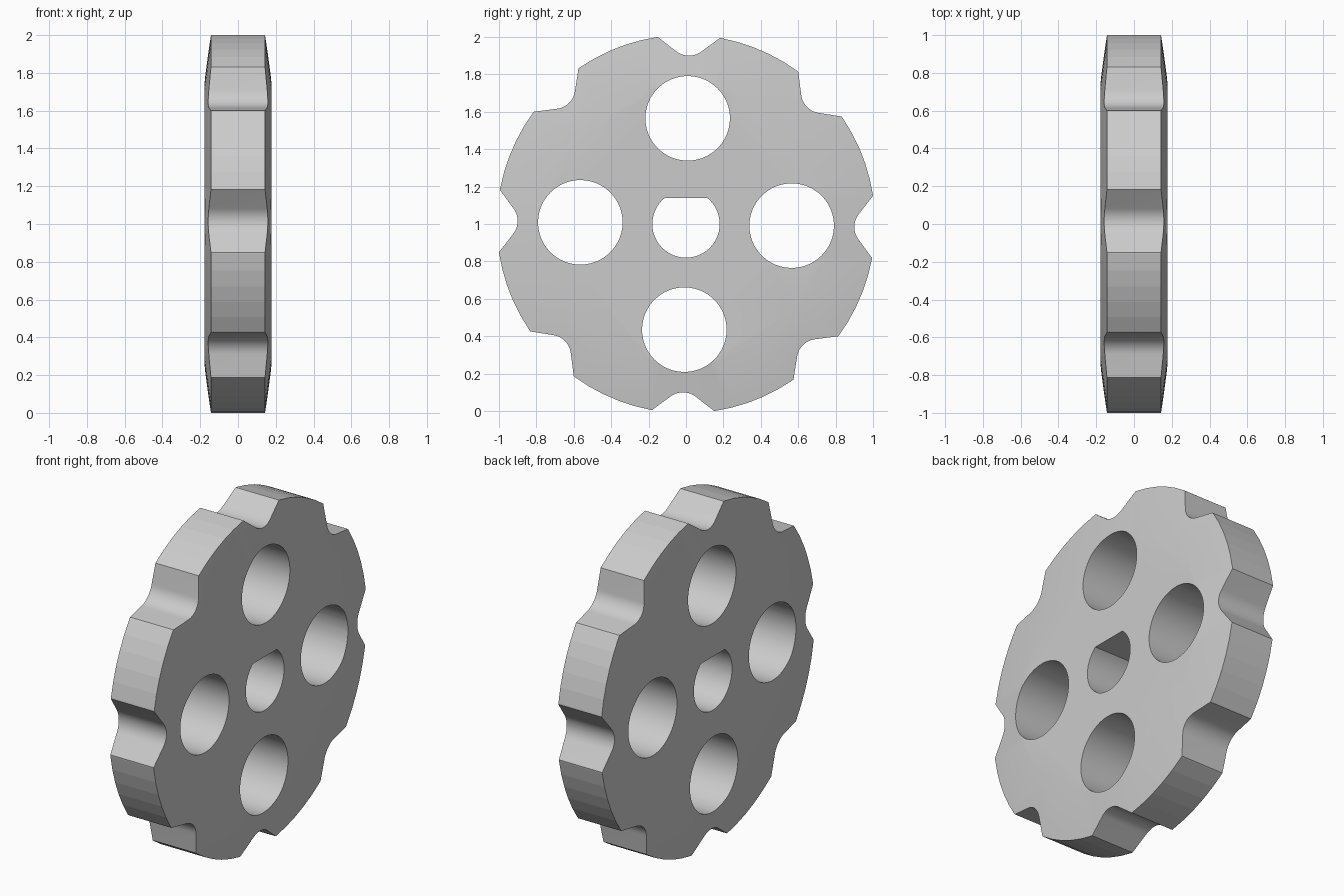
import bpy
import bmesh
from math import sin, cos, radians, asin, pi

if "Cube" in bpy.data.objects:
    bpy.data.objects.remove(bpy.data.objects["Cube"], do_unlink=True)

TURN = radians(-0.9)      # slight roll of the wheel about its axle
RIM, FLAT = 1.0115, 0.75  # outer radius, radius where the bevel starts
RIM_X, FACE_X = 0.143, 0.178

grey = bpy.data.materials.new("light_grey")
grey.use_nodes = True
colour = (0.6, 0.6, 0.6, 1)
grey.diffuse_color = colour
grey.node_tree.nodes["Principled BSDF"].inputs["Base Color"].default_value = colour


def make_object(name, bm):
    bmesh.ops.recalc_face_normals(bm, faces=bm.faces[:])
    mesh = bpy.data.meshes.new(name)
    bm.to_mesh(mesh)
    bm.free()
    mesh.materials.append(grey)
    obj = bpy.data.objects.new(name, mesh)
    bpy.context.collection.objects.link(obj)
    return obj


def loft(bm, rings):
    """Skin closed rings of (x, y, z) points and cap both ends."""
    loops = [[bm.verts.new(p) for p in ring] for ring in rings]
    n = len(loops[0])
    for a, b in zip(loops, loops[1:]):
        for i in range(n):
            j = (i + 1) % n
            bm.faces.new((a[i], a[j], b[j], b[i]))
    bm.faces.new(loops[0])
    bm.faces.new(loops[-1])


def arc(radius, start, end, steps, cy=0, cz=0):
    return [(cy + radius * cos(start + (end - start) * i / steps),
             cz + radius * sin(start + (end - start) * i / steps))
            for i in range(steps + 1)]


def prism(bm, outline, angle=0):
    """Straight cutter through the wheel, rolled about the axle."""
    c, s = cos(angle), sin(angle)
    pts = [(y * c - z * s, y * s + z * c + 1) for y, z in outline]
    loft(bm, [[(x, y, z) for y, z in pts] for x in (-0.4, 0.4)])


# Wheel disc with a shallow bevel towards the rim on both sides
bm = bmesh.new()
loft(bm, [[(x, y, z + 1) for y, z in arc(r, TURN, TURN + 2 * pi, 72)[:-1]]
          for x, r in ((-FACE_X, FLAT), (-RIM_X, RIM), (RIM_X, RIM), (FACE_X, FLAT))])
wheel = make_object("wheel_disc", bm)

# Cutters: rounded V notches, round holes and the D-shaped axle hole
bm = bmesh.new()
half = radians(37)
notch = arc(0.11, -pi / 2 - half, -pi / 2 + half, 14, cz=1.01)
notch += [(0.25, 1.06), (0.25, 1.2), (-0.25, 1.2), (-0.25, 1.06)]
for k in range(8):
    prism(bm, notch, TURN + k * pi / 4)
for k in range(4):
    prism(bm, arc(0.226, 0, 2 * pi, 64, cz=0.565)[:-1], TURN + k * pi / 2)
top = asin(0.14 / 0.18)
prism(bm, arc(0.18, pi - top, 2 * pi + top, 48))
cutter = make_object("hole_cutter", bm)
cutter.hide_render = True

# Cut the wheel
cut = wheel.modifiers.new("holes", "BOOLEAN")
cut.operation = "DIFFERENCE"
cut.solver = "EXACT"
cut.object = cutter
bpy.ops.object.select_all(action="DESELECT")
bpy.context.view_layer.objects.active = wheel
wheel.select_set(True)
bpy.ops.object.modifier_apply(modifier=cut.name)
bpy.data.objects.remove(cutter, do_unlink=True)

# Smooth holes and notches, facet the rim
bpy.ops.object.shade_smooth_by_angle(angle=radians(30))
for face in wheel.data.polygons:
    y, z = face.center.y, face.center.z - 1
    if abs(face.normal.x) < 0.1 and (y * y + z * z) ** 0.5 > RIM - 0.005:
        face.use_smooth = False
